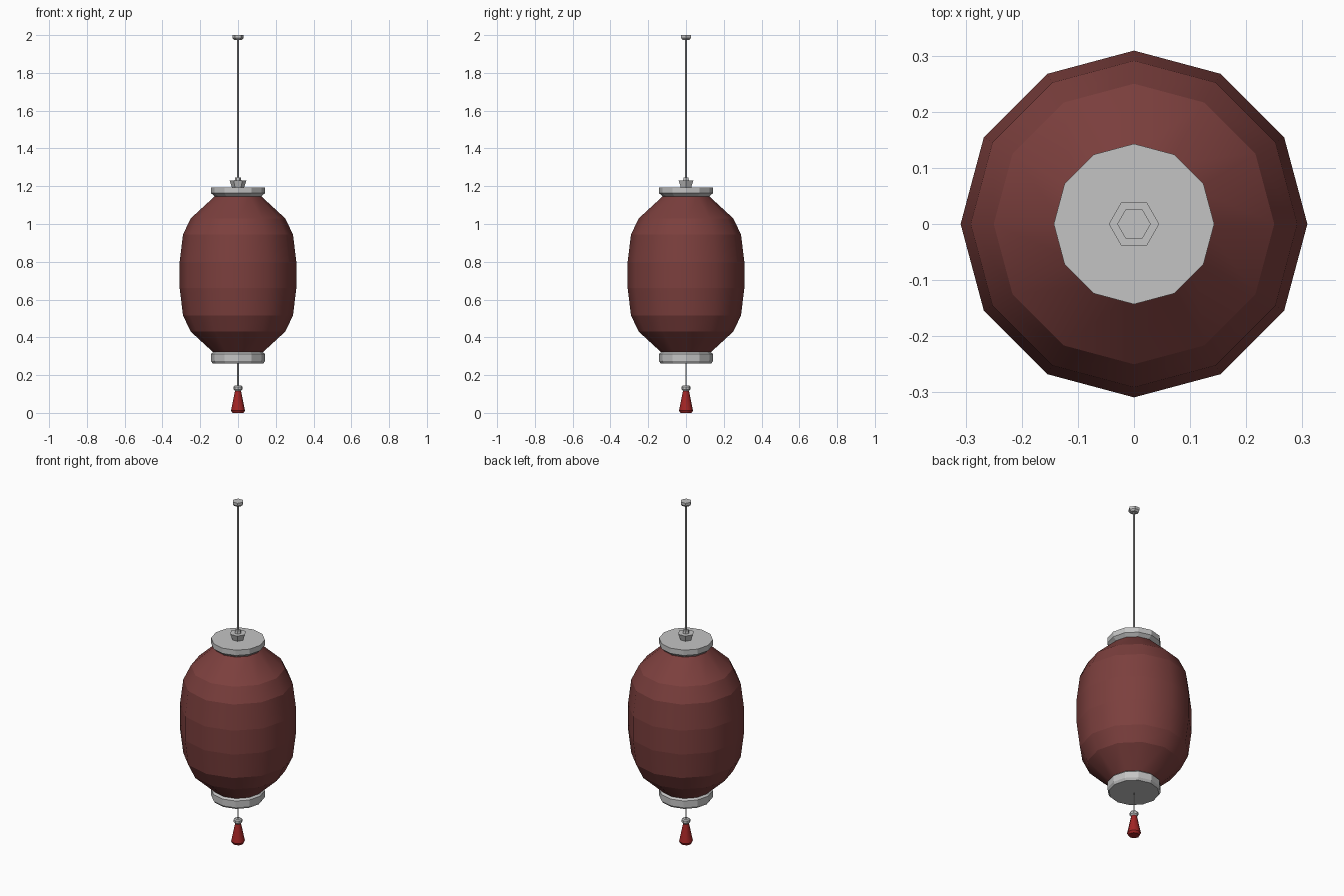
import bpy, bmesh
from math import cos, sin, pi

cube = bpy.data.objects.get("Cube")
if cube:
    bpy.data.objects.remove(cube)


def material(name, rgb):
    m = bpy.data.materials.new(name)
    m.use_nodes = True
    m.diffuse_color = (*rgb, 1)
    m.node_tree.nodes["Principled BSDF"].inputs["Base Color"].default_value = (*rgb, 1)
    return m


paper = material("dark red paper", (0.2, 0.05, 0.047))
metal = material("grey metal", (0.55, 0.55, 0.55))
silk = material("bright red silk", (0.36, 0.018, 0.018))


def lathe(name, profile, sides, mat, smooth=False):
    """Closed turned solid from (radius, height) pairs listed bottom to top."""
    bm = bmesh.new()
    rings = [[bm.verts.new((r * cos(2 * pi * i / sides), r * sin(2 * pi * i / sides), z))
              for i in range(sides)] for r, z in profile]
    for low, high in zip(rings, rings[1:]):
        for i in range(sides):
            j = (i + 1) % sides
            face = bm.faces.new((low[i], low[j], high[j], high[i]))
            face.smooth = smooth
    bm.faces.new(rings[0][::-1])
    bm.faces.new(rings[-1])
    # Keep each horizontal band distinct while the sides blend around
    for e in bm.edges:
        if abs(e.verts[0].co.z - e.verts[1].co.z) < 1e-5:
            e.smooth = False
    mesh = bpy.data.meshes.new(name)
    bm.to_mesh(mesh)
    bm.free()
    mesh.materials.append(mat)
    ob = bpy.data.objects.new(name, mesh)
    bpy.context.collection.objects.link(ob)
    return ob


# Lantern shade, symmetric about its middle height
mid = 0.73
half = [(0.309, 0.07), (0.291, 0.215), (0.25, 0.3), (0.125, 0.415)]
shade = [(r, mid - h) for r, h in reversed(half)] + [(r, mid + h) for r, h in half]
lathe("paper_shade", shade, 12, paper, smooth=True)

# End caps
lathe("top_cap", [(0.115, 1.14), (0.143, 1.163), (0.143, 1.194)], 12, metal)
lathe("bottom_cap", [(0.134, 0.262), (0.143, 0.275), (0.143, 0.312), (0.127, 0.326)], 12, metal)

# Hanging hardware
lathe("cap_mount", [(0.032, 1.194), (0.045, 1.23)], 6, metal)
lathe("cord_collar", [(0.018, 1.23), (0.015, 1.246)], 6, metal)
lathe("hanging_cord", [(0.006, 1.24), (0.006, 1.98)], 6, metal)
lathe("ceiling_mount", [(0.021, 1.975), (0.03, 1.985), (0.03, 2.0)], 6, metal)

# Tassel
lathe("tassel_cord", [(0.004, 0.13), (0.004, 0.27)], 6, metal)
lathe("tassel_bead", [(0.016, 0.116), (0.023, 0.124), (0.023, 0.138), (0.016, 0.145)], 8, metal)
lathe("tassel", [(0.03, 0.0), (0.037, 0.013), (0.015, 0.12)], 8, silk, smooth=True)
